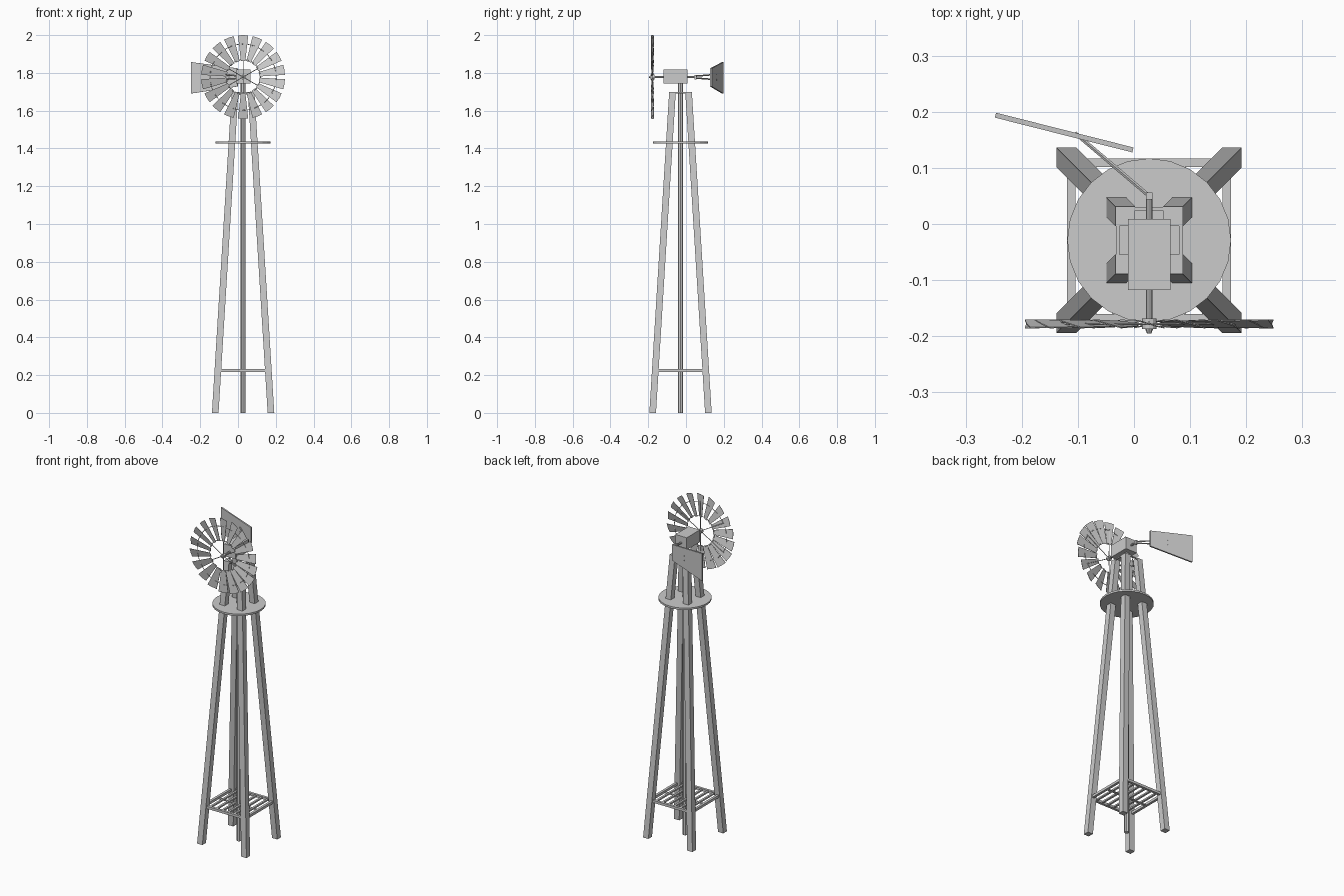
import bpy, bmesh
from math import sin, cos, pi, radians
from mathutils import Vector, Matrix

if "Cube" in bpy.data.objects:
    bpy.data.objects.remove(bpy.data.objects["Cube"])

CX, CY = 0.027, -0.029          # tower axis
HUB_Z = 1.778                   # wheel axis height


def finish(name, bm):
    bmesh.ops.recalc_face_normals(bm, faces=bm.faces[:])
    me = bpy.data.meshes.new(name)
    bm.to_mesh(me)
    bm.free()
    ob = bpy.data.objects.new(name, me)
    bpy.context.collection.objects.link(ob)
    return ob


def add_loft(bm, a, b):
    """Closed solid between two matching outlines."""
    va = [bm.verts.new(p) for p in a]
    vb = [bm.verts.new(p) for p in b]
    n = len(va)
    bm.faces.new(va)
    bm.faces.new(vb[::-1])
    for i in range(n):
        j = (i + 1) % n
        bm.faces.new((va[i], va[j], vb[j], vb[i]))


def add_box(bm, x0, x1, y0, y1, z0, z1):
    def ring(z):
        return [(x0, y0, z), (x1, y0, z), (x1, y1, z), (x0, y1, z)]
    add_loft(bm, ring(z0), ring(z1))


def add_rod(bm, p, q, r, sides=8, r2=None):
    p, q = Vector(p), Vector(q)
    rot = (q - p).to_track_quat('Z', 'Y').to_matrix().to_4x4()
    bmesh.ops.create_cone(bm, cap_ends=True, segments=sides, radius1=r,
                          radius2=r if r2 is None else r2, depth=(q - p).length,
                          matrix=Matrix.Translation((p + q) / 2) @ rot)


# four tapering tower legs
def leg_ring(sx, sy, outer, w, z):
    i = outer - w
    return [(CX + sx * a, CY + sy * b, z)
            for a, b in ((i, i), (outer, i), (outer, outer), (i, outer))]


for sx, sy, nm in ((-1, -1, "front_left"), (1, -1, "front_right"),
                   (-1, 1, "back_left"), (1, 1, "back_right")):
    bm = bmesh.new()
    add_loft(bm, leg_ring(sx, sy, 0.165, 0.035, 0), leg_ring(sx, sy, 0.06, 0.035, 1.7))
    finish(nm + "_leg", bm)


# square bar frames: lower brace and slim top tie
def add_frame(bm, outer, w, z0, z1):
    i = outer - w
    for s in (-1, 1):
        lo, hi = sorted((s * i, s * outer))
        add_box(bm, CX - outer, CX + outer, CY + lo, CY + hi, z0, z1)
        add_box(bm, CX + lo, CX + hi, CY - i, CY + i, z0, z1)


bm = bmesh.new()
add_frame(bm, 0.146, 0.015, 0.217, 0.232)
finish("lower_frame", bm)
bm = bmesh.new()
add_frame(bm, 0.059, 0.006, 1.692, 1.699)
finish("top_tie", bm)

# slats inside the lower frame
bm = bmesh.new()
for k in range(6):
    x = CX - 0.1 + 0.04 * k
    add_box(bm, x - 0.006, x + 0.006, CY - 0.132, CY + 0.132, 0.220, 0.229)
add_box(bm, CX - 0.132, CX + 0.132, CY - 0.007, CY + 0.007, 0.217, 0.221)
finish("lower_slats", bm)

# central pole
bm = bmesh.new()
add_rod(bm, (CX, CY, 0), (CX, CY, 1.76), 0.0135, 8)
finish("centre_pole", bm)

# round platform
bm = bmesh.new()
add_rod(bm, (CX, CY, 1.425), (CX, CY, 1.436), 0.146, 24)
finish("platform", bm)

# gear housing
bm = bmesh.new()
add_box(bm, -0.011, 0.065, -0.118, 0.009, 1.744, 1.818)
finish("gear_housing", bm)

# wheel axle and hub
bm = bmesh.new()
add_rod(bm, (CX, -0.188, HUB_Z), (CX, 0.05, HUB_Z), 0.006, 10)
finish("axle", bm)
bm = bmesh.new()
add_rod(bm, (CX, -0.168, HUB_Z), (CX, -0.187, HUB_Z), 0.013, 12)
add_rod(bm, (CX, -0.187, HUB_Z), (CX, -0.195, HUB_Z), 0.007, 8, 0.004)
finish("wheel_hub", bm)


# wheel blades: pitched, flared plates
WHEEL_Y = -0.178


def wheel_point(r, t, y, ang):
    """r along the spoke, t across it, y offset from the wheel plane."""
    return (CX + r * cos(ang) - t * sin(ang), WHEEL_Y + y,
            HUB_Z + r * sin(ang) + t * cos(ang))


BLADES = 18
bm = bmesh.new()
for k in range(BLADES):
    ang = pi / 2 + 2 * pi * k / BLADES
    for_side = []
    for th in (-0.001, 0.001):
        for_side.append([wheel_point(r, t, p + th, ang) for r, t, p in (
            (0.086, -0.012, -0.004), (0.220, -0.027, -0.007), (0.222, 0.0, 0.0),
            (0.220, 0.027, 0.007), (0.086, 0.012, 0.004))])
    add_loft(bm, *for_side)
finish("wheel_blades", bm)

# thin wheel spokes
bm = bmesh.new()
for k in range(6):
    ang = pi / 2 + 2 * pi * k / 6
    add_rod(bm, wheel_point(0.006, 0, 0, ang), wheel_point(0.18, 0, 0.003, ang), 0.002, 6)
finish("wheel_spokes", bm)

# thin wheel rims
for nm, rad in (("inner_rim", 0.092), ("outer_rim", 0.175)):
    bpy.ops.mesh.primitive_torus_add(major_radius=rad, minor_radius=0.0018,
                                     major_segments=36, minor_segments=6,
                                     location=(CX, WHEEL_Y, HUB_Z),
                                     rotation=(pi / 2, 0, 0))
    bpy.context.object.name = nm

# tail pivot and arms
bm = bmesh.new()
add_box(bm, CX - 0.006, CX + 0.006, 0.044, 0.056, HUB_Z - 0.012, HUB_Z + 0.012)
finish("tail_pivot", bm)
bm = bmesh.new()
for s in (-1, 1):
    add_rod(bm, (CX, 0.05, HUB_Z + s * 0.005), (-0.105, 0.162, HUB_Z + s * 0.014), 0.004, 6)
finish("tail_arms", bm)

# tail vane: trapezoid plate turned about 14 degrees
inner, outer = Vector((-0.002, 0.132)), Vector((-0.247, 0.194))
along = (outer - inner).normalized()
normal = Vector((-along.y, along.x)) * 0.0045
outline = ((inner, 1.728), (outer, 1.691), (outer, 1.857), (inner, 1.824))
bm = bmesh.new()
add_loft(bm, *[[(p.x + s * normal.x, p.y + s * normal.y, z) for p, z in outline]
               for s in (-1, 1)])
finish("tail_vane", bm)
